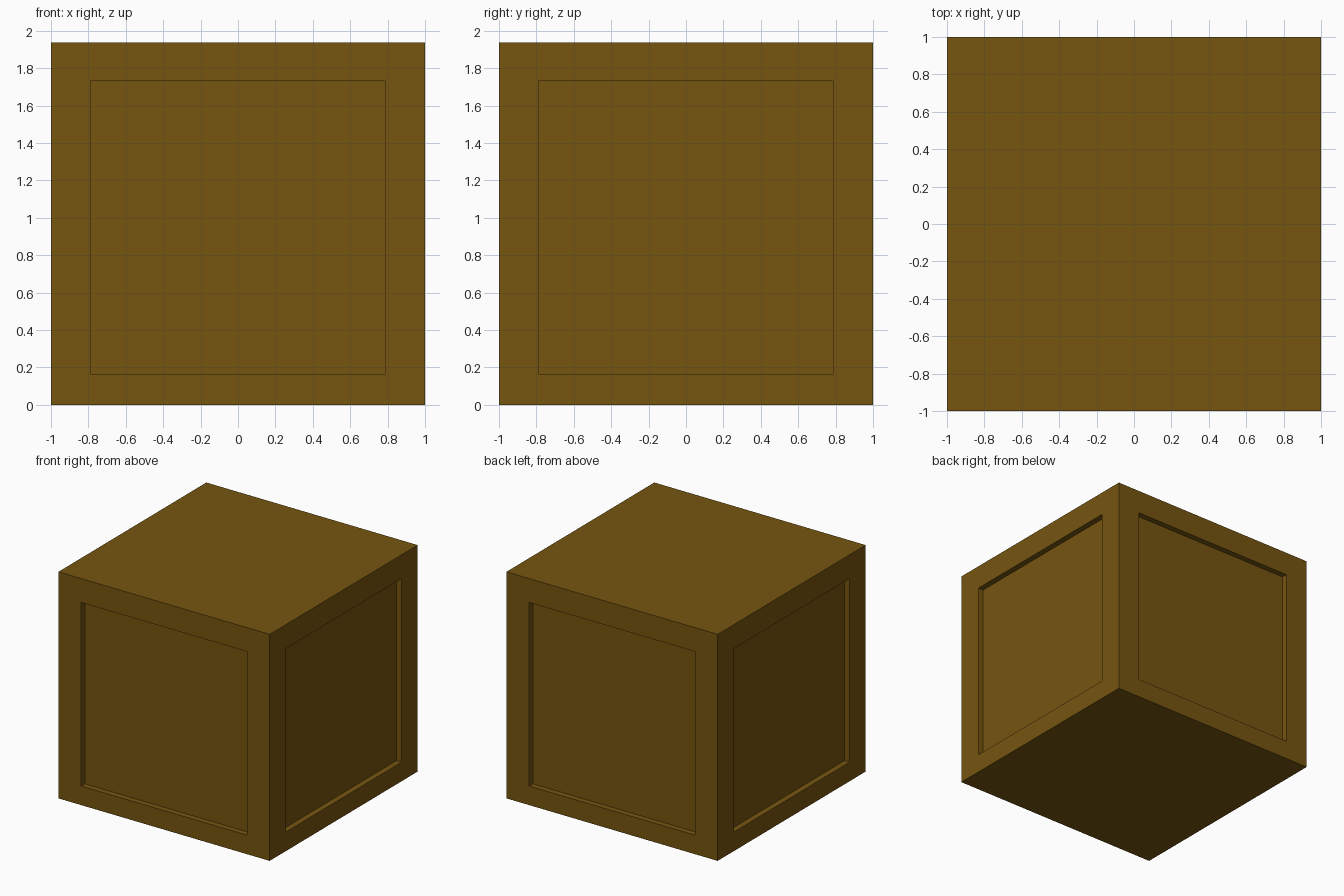
import bpy, bmesh
from mathutils import Matrix

if "Cube" in bpy.data.objects:
    bpy.data.objects.remove(bpy.data.objects["Cube"])

HEIGHT = 1.938          # overall height of the crate
PANEL = 0.785           # half width of each recessed panel
LOW, HIGH = 0.163, 1.733
DEPTH = 0.05            # recess depth

# crate body
bm = bmesh.new()
bmesh.ops.create_cube(bm, size=2, matrix=Matrix.Translation((0, 0, HEIGHT / 2))
                      @ Matrix.Diagonal((1, 1, HEIGHT / 2, 1)))
bm.normal_update()

# recessed panel on each of the four sides
sides = [f for f in bm.faces if abs(f.normal.z) < 0.5]


def sign(v):
    return 1 if v > 0 else -1


for face in sides:
    axis = 0 if abs(face.normal.x) > 0.5 else 1
    out = sign(face.normal[axis])
    bmesh.ops.inset_individual(bm, faces=[face], thickness=0.2)
    for v in face.verts:                       # panel outline on the surface
        v.co[1 - axis] = PANEL * sign(v.co[1 - axis])
        v.co.z = HIGH if v.co.z > HEIGHT / 2 else LOW
    floor = bmesh.ops.extrude_discrete_faces(bm, faces=[face])["faces"][0]
    for v in floor.verts:                      # push the panel inwards
        v.co[axis] = out * (1 - DEPTH)

bmesh.ops.recalc_face_normals(bm, faces=bm.faces)
mesh = bpy.data.meshes.new("crate")
bm.to_mesh(mesh)
bm.free()

# brown finish
brown = bpy.data.materials.new("brown")
brown.diffuse_color = (0.18, 0.09, 0.005, 1)
brown.use_nodes = True
brown.node_tree.nodes["Principled BSDF"].inputs["Base Color"].default_value = brown.diffuse_color
mesh.materials.append(brown)

crate = bpy.data.objects.new("crate", mesh)
bpy.context.collection.objects.link(crate)
